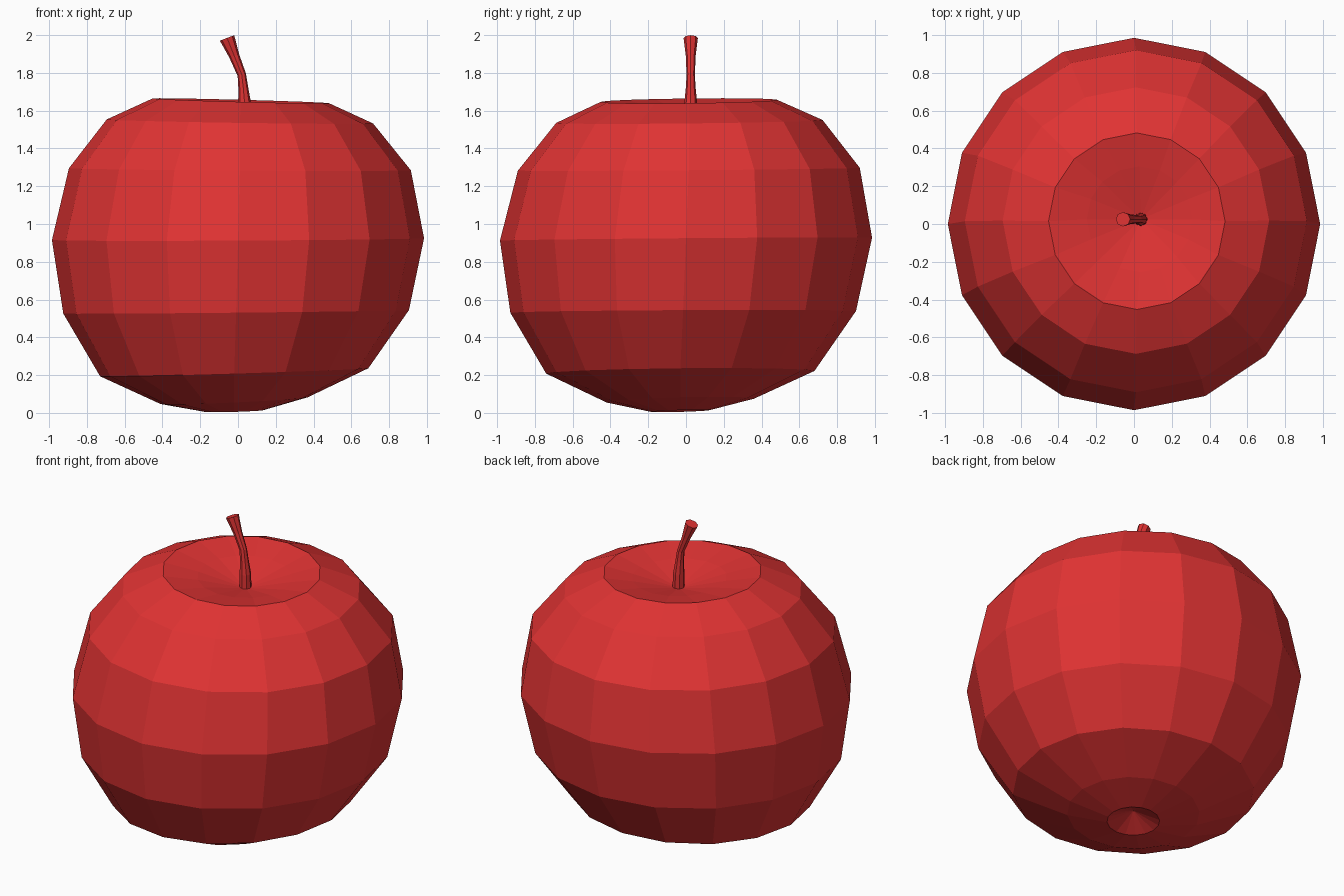
import bpy
import bmesh
from math import cos, sin, tau
from mathutils import Vector

if "Cube" in bpy.data.objects:
    bpy.data.objects.remove(bpy.data.objects["Cube"], do_unlink=True)

red = bpy.data.materials.new("apple red")
red.use_nodes = True
red.diffuse_color = (0.75, 0.033, 0.033, 1)
bsdf = next(n for n in red.node_tree.nodes if n.type == 'BSDF_PRINCIPLED')
bsdf.inputs["Base Color"].default_value = red.diffuse_color


def add_ring(bm, centre, radius, sides, slope_x=0, slope_y=0):
    """Ring of vertices around z whose plane is tilted by the slopes."""
    ring = []
    for i in range(sides):
        x, y = radius * cos(tau * i / sides), radius * sin(tau * i / sides)
        ring.append(bm.verts.new(Vector(centre) + Vector((x, y, slope_x * x + slope_y * y))))
    return ring


def bridge(bm, rings):
    for low, high in zip(rings, rings[1:]):
        for i in range(len(low)):
            j = (i + 1) % len(low)
            bm.faces.new((low[i], low[j], high[j], high[i]))


def close_to_point(bm, ring, point):
    tip = bm.verts.new(point)
    for i in range(len(ring)):
        bm.faces.new((ring[i], ring[(i + 1) % len(ring)], tip))


def finish(bm, name):
    bmesh.ops.recalc_face_normals(bm, faces=bm.faces)
    mesh = bpy.data.meshes.new(name)
    bm.to_mesh(mesh)
    bm.free()
    mesh.materials.append(red)
    bpy.context.collection.objects.link(bpy.data.objects.new(name, mesh))


# Fruit body: slightly tilted rings from the bottom hollow to the top hollow
# (centre x, centre y, z, radius, slope x, slope y)
body_rings = [
    (-.02, -.03, .01, .155, .03, .03),
    (-.02, -.03, .065, .39, .046, .026),
    (-.02, -.03, .215, .71, .03, .01),
    (-.01, -.015, .535, .915, .01, .005),
    (0, 0, .92, .985, .005, .008),
    (.01, .015, 1.29, .905, -.006, .008),
    (.01, .018, 1.543, .705, -.015, .011),
    (.015, .015, 1.652, .467, -.027, .012),
    (.03, .025, 1.615, .28, -.027, .012),
]
bm = bmesh.new()
rings = [add_ring(bm, (x, y, z), r, 16, sx, sy) for x, y, z, r, sx, sy in body_rings]
bridge(bm, rings)
close_to_point(bm, rings[0], (-.02, -.03, .08))
close_to_point(bm, rings[-1], (.035, .025, 1.545))
finish(bm, "fruit_body")

# Stem: waisted, leaning to one side, with a flared slanted tip
stem_rings = [
    (.036, 1.53, .036, 0),
    (.035, 1.64, .034, 0),
    (.028, 1.72, .026, .15),
    (.02, 1.79, .022, .3),
    (-.02, 1.89, .026, .35),
    (-.058, 1.985, .038, .38),
]
bm = bmesh.new()
rings = [add_ring(bm, (x, .025, z), r, 8, slope) for x, z, r, slope in stem_rings]
bridge(bm, rings)
bm.faces.new(rings[0])
bm.faces.new(rings[-1])
finish(bm, "stem")
